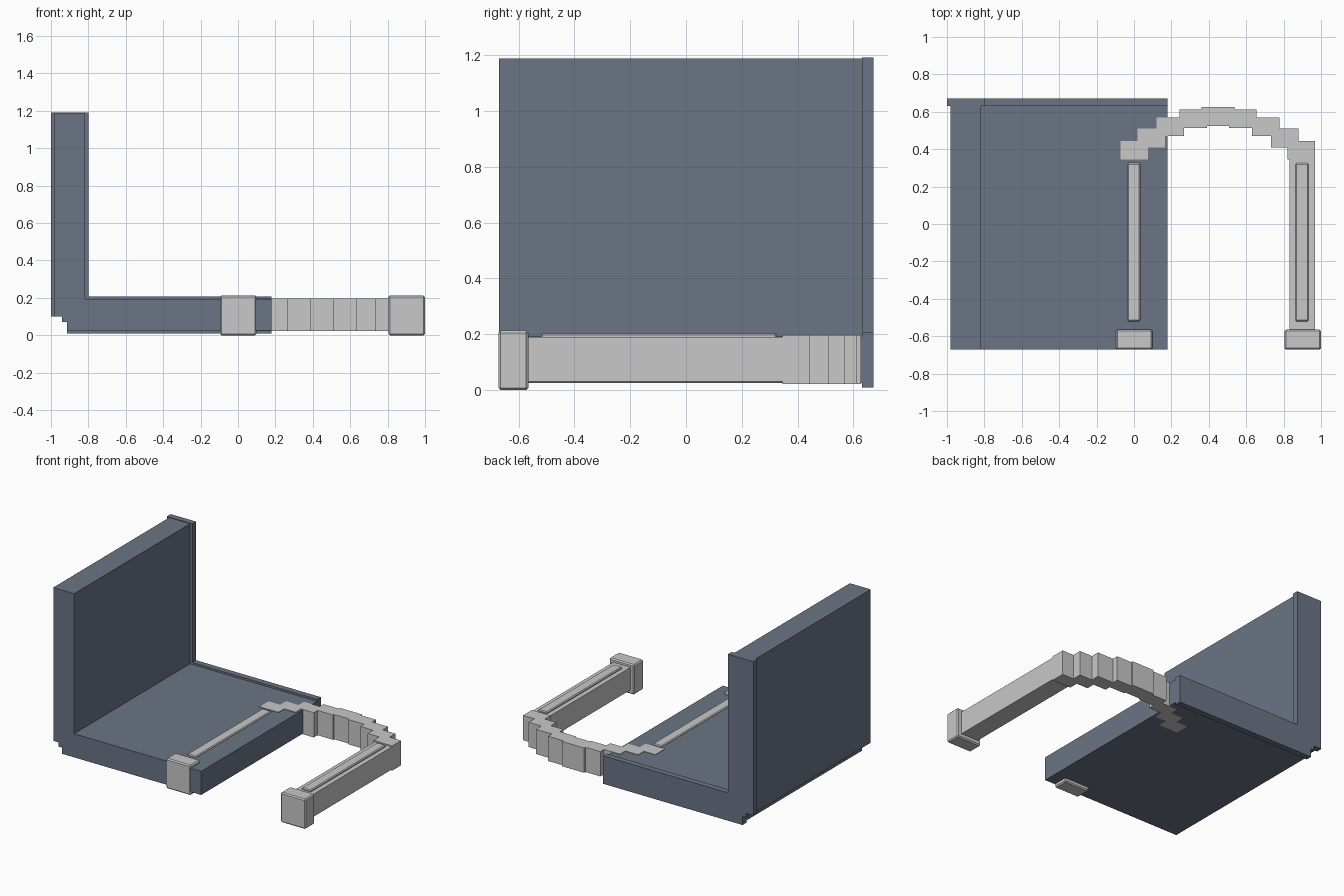
import bpy, bmesh

cube = bpy.data.objects.get("Cube")
if cube:
    bpy.data.objects.remove(cube, do_unlink=True)


def material(name, rgb):
    m = bpy.data.materials.new(name)
    m.use_nodes = True
    m.diffuse_color = (*rgb, 1)
    m.node_tree.nodes["Principled BSDF"].inputs["Base Color"].default_value = (*rgb, 1)
    return m


SLATE = material("slate blue", (0.147, 0.178, 0.235))
STONE = material("pale stone", (0.58, 0.58, 0.58))


def prism(name, points, axis, lo, hi, mat, bevel=0):
    """Extrude a 2D outline along y (x-z outline) or z (x-y outline)."""
    bm = bmesh.new()
    place = (lambda a, b: (a, lo, b)) if axis == "y" else (lambda a, b: (a, b, lo))
    face = bm.faces.new([bm.verts.new(place(a, b)) for a, b in points])
    new = bmesh.ops.extrude_face_region(bm, geom=[face])["geom"]
    step = (0, hi - lo, 0) if axis == "y" else (0, 0, hi - lo)
    bmesh.ops.translate(bm, vec=step, verts=[v for v in new if isinstance(v, bmesh.types.BMVert)])
    bmesh.ops.recalc_face_normals(bm, faces=bm.faces)
    mesh = bpy.data.meshes.new(name)
    bm.to_mesh(mesh)
    bm.free()
    mesh.materials.append(mat)
    obj = bpy.data.objects.new(name, mesh)
    bpy.context.collection.objects.link(obj)
    if bevel:
        mod = obj.modifiers.new("soft_edges", "BEVEL")
        mod.width, mod.segments = bevel, 1
    return obj


def box(name, x0, x1, y0, y1, z0, z1, mat, bevel=0):
    return prism(name, [(x0, y0), (x1, y0), (x1, y1), (x0, y1)], "z", z0, z1, mat, bevel)


def wall_outline(x0, x1, bottom, shelf, top):
    """L-shaped section with a stepped lower corner."""
    return [(x0, top), (x0, 0.1), (-0.94, 0.1), (-0.94, 0.07), (-0.915, 0.07),
            (-0.915, bottom), (0.18, bottom), (0.18, shelf), (x1, shelf), (x1, top)]


# Corner wall and its slightly thicker end rim
prism("corner_wall", wall_outline(-0.982, -0.818, 0.026, 0.194, 1.188), "y", -0.67, 0.63, SLATE)
prism("wall_end_rim", wall_outline(-1, -0.8, 0.01, 0.208, 1.192), "y", 0.63, 0.672, SLATE)

# Posts with raised strips and feet
MID = 0.449
for side, x in (("right", MID - 0.45), ("left", MID + 0.45)):
    box(side + "_post", x - 0.068, x + 0.068, -0.58, 0.36, 0.03, 0.19, STONE)
    box(side + "_post_strip", x - 0.035, x + 0.035, -0.52, 0.325, 0.18, 0.203, STONE, 0.006)
    box(side + "_foot", x - 0.095, x + 0.1, -0.672, -0.565, 0, 0.213, STONE, 0.008)

# Stepped arch outline: half of it as (distance from middle, y), mirrored
outer = [(0.52, 0.345), (0.52, 0.445), (0.43, 0.445), (0.43, 0.51), (0.33, 0.51),
         (0.33, 0.57), (0.205, 0.57), (0.205, 0.612), (0.087, 0.612), (0.087, 0.626)]
inner = [(0.06, 0.523), (0.06, 0.512), (0.183, 0.512), (0.183, 0.47), (0.283, 0.47),
         (0.283, 0.41), (0.373, 0.41), (0.373, 0.345)]
outline = [(MID - d, y) for d, y in outer] + [(MID + d, y) for d, y in reversed(outer)]
outline += [(MID + d, y) for d, y in reversed(inner)] + [(MID - d, y) for d, y in inner]
prism("stepped_arch", outline, "z", 0.022, 0.198, STONE)
